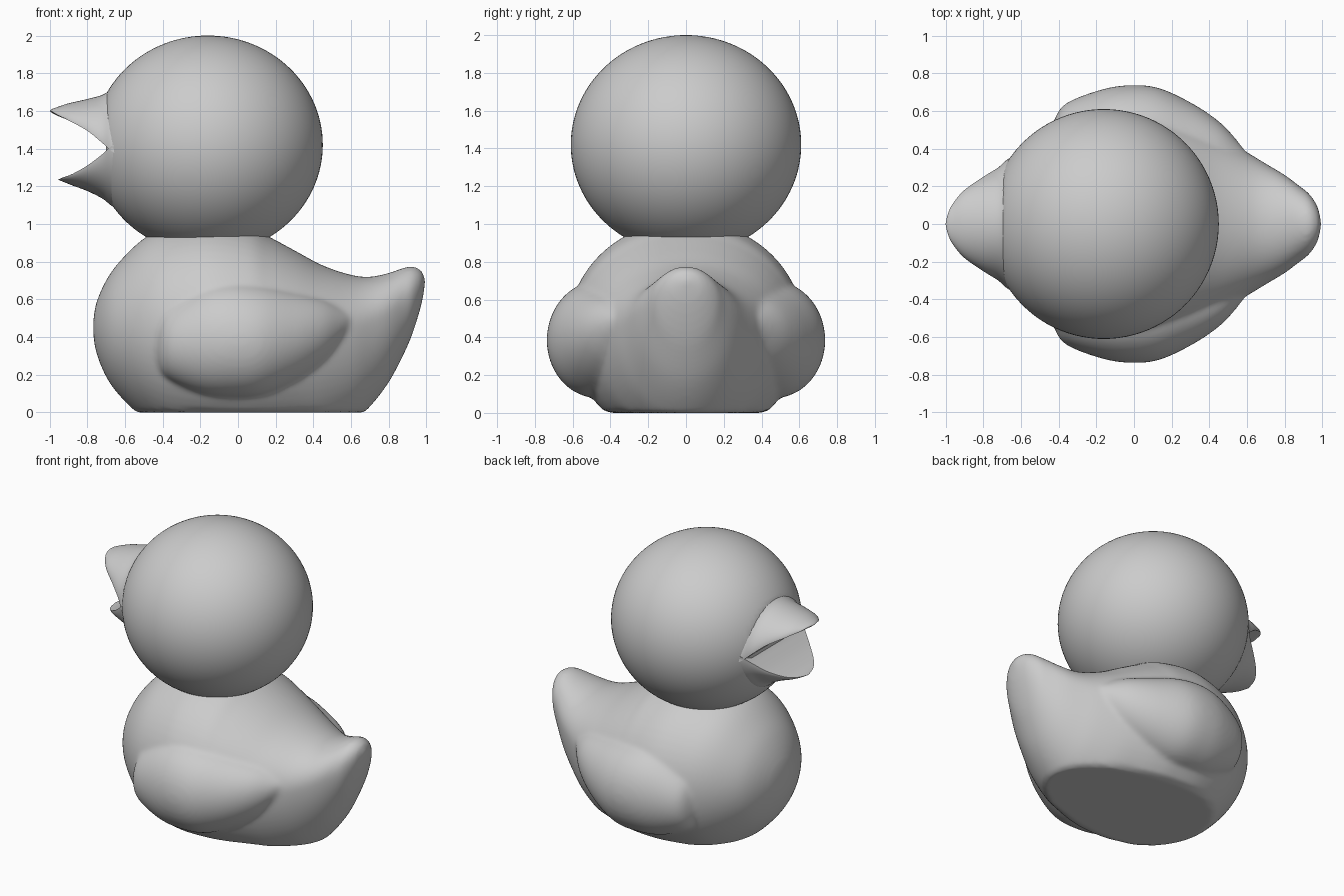
import bpy, bmesh, math
from mathutils import Vector

if "Cube" in bpy.data.objects:
    bpy.data.objects.remove(bpy.data.objects["Cube"])

grey = bpy.data.materials.new("plain_grey")
grey.diffuse_color = (0.6, 0.6, 0.6, 1)
grey.use_nodes = True
grey.node_tree.nodes["Principled BSDF"].inputs["Base Color"].default_value = grey.diffuse_color


def resample(rows, steps=6):
    """Catmull-Rom interpolation of the section table."""
    out = []
    for i in range(len(rows) - 1):
        p = [rows[max(0, min(len(rows) - 1, i + k))] for k in (-1, 0, 1, 2)]
        for s in range(steps):
            t = s / steps
            out.append([0.5 * (2 * b + (c - a) * t + (2 * a - 5 * b + 4 * c - d) * t * t
                               + (3 * b - a - 3 * c + d) * t ** 3)
                        for a, b, c, d in zip(*p)])
    return out + [list(rows[-1])]


def loft(bm, rows, power=1.0, side=1, floor=0.0, n=64):
    """Sections along x: (x, centre y, half width, top z, mid z, bottom z)."""
    rings = []
    for x, yc, w, top, mid, bot in resample(rows):
        ring = []
        for k in range(n):
            a = 2 * math.pi * k / n
            s = math.sin(a)
            h = abs(s) ** power
            z = mid + (top - mid) * h if s >= 0 else mid - (mid - bot) * h
            ring.append(bm.verts.new((x, side * (yc + w * math.cos(a)), max(z, floor))))
        rings.append(ring)
    faces = []
    for r, q in zip(rings, rings[1:]):
        for k in range(n):
            j = (k + 1) % n
            faces.append(bm.faces.new((r[k], r[j], q[j], q[k])))
    faces.append(bm.faces.new(rings[0][::-1]))
    faces.append(bm.faces.new(rings[-1]))
    # weld the collapsed end sections
    for ring in (rings[0], rings[-1]):
        bmesh.ops.remove_doubles(bm, verts=ring, dist=1e-5)


def finish(name, bm):
    bmesh.ops.recalc_face_normals(bm, faces=bm.faces)
    me = bpy.data.meshes.new(name)
    bm.to_mesh(me)
    bm.free()
    me.materials.append(grey)
    ob = bpy.data.objects.new(name, me)
    bpy.context.collection.objects.link(ob)
    for p in me.polygons:
        p.use_smooth = True
    return ob


# Body with raised tail, flat underneath
bm = bmesh.new()
loft(bm, [
    (-.77, 0, 0, .45, .45, .45),
    (-.755, 0, .13, .57, .45, .33),
    (-.70, 0, .28, .70, .45, .19),
    (-.62, 0, .39, .81, .45, .08),
    (-.49, 0, .50, .93, .45, -.04),
    (-.35, 0, .57, .99, .45, -.12),
    (-.15, 0, .62, 1.02, .45, -.16),
    (.05, 0, .61, .99, .45, -.17),
    (.17, 0, .58, .93, .45, -.17),
    (.30, 0, .53, .86, .45, -.16),
    (.45, 0, .46, .78, .45, -.14),
    (.60, 0, .38, .73, .45, -.06),
    (.70, 0, .32, .72, .48, .03),
    (.80, 0, .26, .74, .53, .16),
    (.88, 0, .20, .768, .58, .31),
    (.93, 0, .16, .775, .62, .43),
    (.975, 0, .09, .75, .67, .58),
    (.995, 0, 0, .70, .70, .70)])
# Wings, mirrored, blended into the body
for side in (1, -1):
    loft(bm, [
        (-.44, .47, 0, .36, .36, .36),
        (-.42, .47, .09, .48, .36, .24),
        (-.36, .47, .17, .57, .37, .17),
        (-.20, .47, .235, .665, .38, .10),
        (-.05, .47, .265, .695, .385, .08),
        (.12, .46, .265, .68, .385, .09),
        (.30, .42, .225, .64, .40, .16),
        (.45, .38, .165, .60, .43, .26),
        (.55, .34, .10, .555, .46, .37),
        (.63, .33, 0, .50, .50, .50)], side=side)
body = finish("body_and_wings", bm)
rm = body.modifiers.new("blend", 'REMESH')
rm.mode = 'VOXEL'
rm.voxel_size = 0.015
rm.use_smooth_shade = True
sm = body.modifiers.new("soften", 'SMOOTH')
sm.factor = 0.5
sm.iterations = 10

# Head: slightly flattened ball with a flat area inside the mouth
bm = bmesh.new()
bmesh.ops.create_uvsphere(bm, u_segments=96, v_segments=64, radius=1)
for v in bm.verts:
    v.co = Vector((max(-.16 + .61 * v.co.x, -.70), .61 * v.co.y, 1.42 + .58 * v.co.z))
finish("head", bm)

# Upper bill
bm = bmesh.new()
loft(bm, [
    (-.58, 0, .37, 1.75, 1.36, 1.36),
    (-.66, 0, .35, 1.72, 1.38, 1.38),
    (-.72, 0, .30, 1.685, 1.43, 1.43),
    (-.80, 0, .25, 1.663, 1.495, 1.495),
    (-.90, 0, .18, 1.64, 1.55, 1.55),
    (-.96, 0, .11, 1.62, 1.58, 1.575),
    (-.987, 0, .055, 1.61, 1.597, 1.59),
    (-1.0, 0, 0, 1.60, 1.60, 1.60)], power=1.2)
finish("upper_bill", bm)

# Lower bill
bm = bmesh.new()
loft(bm, [
    (-.58, 0, .37, 1.43, 1.43, 1.06),
    (-.66, 0, .35, 1.42, 1.42, 1.09),
    (-.72, 0, .30, 1.37, 1.37, 1.135),
    (-.80, 0, .24, 1.31, 1.31, 1.175),
    (-.88, 0, .165, 1.265, 1.265, 1.205),
    (-.93, 0, .09, 1.247, 1.245, 1.225),
    (-.955, 0, 0, 1.235, 1.235, 1.235)], power=1.2)
finish("lower_bill", bm)

# Keep the bill rims crisp
for ob in bpy.context.collection.objects:
    ob.select_set(ob.name != "body_and_wings")
bpy.context.view_layer.objects.active = bpy.data.objects["head"]
bpy.ops.object.shade_smooth_by_angle(angle=math.radians(50))
